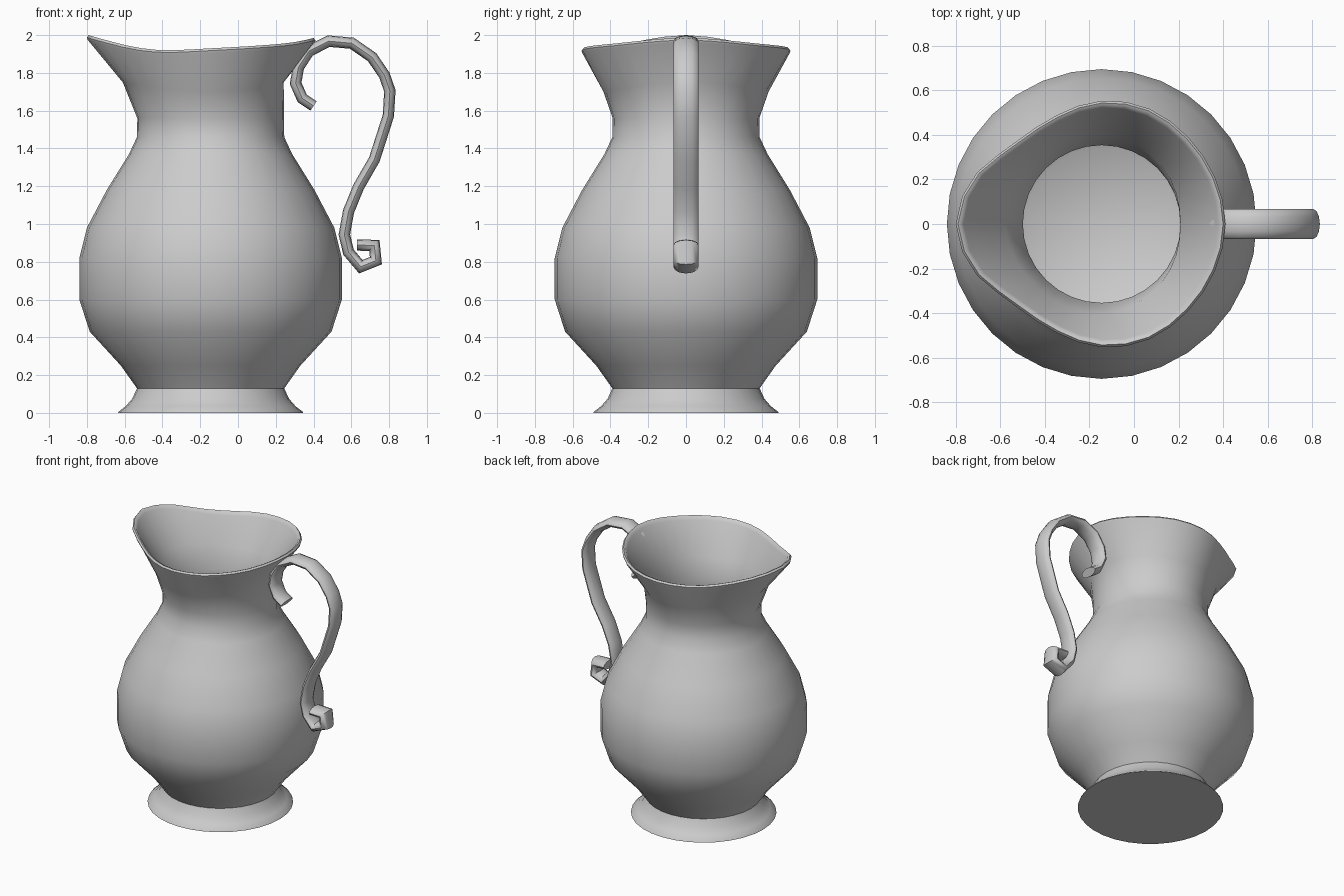
import bpy, bmesh, math
from mathutils import Vector

if "Cube" in bpy.data.objects:
    bpy.data.objects.remove(bpy.data.objects["Cube"])

SEG = 32
CX = -0.145


def lerp_table(table, a):
    # smooth interpolation (Catmull-Rom style) of (angle, value) pairs, mirrored at both ends
    pts = [(-table[1][0], table[1][1])] + table + [(360 - table[-2][0], table[-2][1])]
    for i in range(1, len(pts) - 2):
        (a0, v0), (a1, v1), (a2, v2), (a3, v3) = pts[i - 1:i + 3]
        if a <= a2 + 1e-6:
            h = a2 - a1
            t = (a - a1) / h
            m1, m2 = (v2 - v0) / (a2 - a0) * h, (v3 - v1) / (a3 - a1) * h
            return ((2*t**3 - 3*t**2 + 1) * v1 + (t**3 - 2*t**2 + t) * m1
                    + (3*t**2 - 2*t**3) * v2 + (t**3 - t**2) * m2)
    return table[-1][1]


def loft(name, rings, angle):
    # skin a list of point rings and cap both ends
    bm = bmesh.new()
    loops = [[bm.verts.new(p) for p in ring] for ring in rings]
    n = len(rings[0])
    for a, b in zip(loops, loops[1:]):
        for i in range(n):
            j = (i + 1) % n
            bm.faces.new((a[i], a[j], b[j], b[i]))
    bm.faces.new(loops[0][::-1])
    bm.faces.new(loops[-1])
    bmesh.ops.recalc_face_normals(bm, faces=bm.faces)
    me = bpy.data.meshes.new(name)
    bm.to_mesh(me)
    bm.free()
    ob = bpy.data.objects.new(name, me)
    bpy.context.collection.objects.link(ob)
    bpy.ops.object.select_all(action='DESELECT')
    ob.select_set(True)
    bpy.context.view_layer.objects.active = ob
    bpy.ops.object.shade_smooth_by_angle(angle=math.radians(angle))
    return ob


def ring(radius, height):
    # radius and height are functions of the angle from the handle (0) to the spout (180)
    pts = []
    for i in range(SEG):
        t = 2 * math.pi * i / SEG
        d = math.degrees(t)
        d = min(d, 360 - d)
        r = radius(d)
        pts.append((CX + r * math.cos(t), r * math.sin(t), height(d)))
    return pts


def circle(r, z):
    return ring(lambda d: r, lambda d: z)


# Flared neck and spouted rim shapes
rim_r = [(0, .555), (23, .55), (45, .55), (68, .56), (90, .553), (118, .525),
         (140, .54), (159, .61), (180, .655)]
rim_z = [(0, 1.985), (45, 1.955), (90, 1.93), (118, 1.92), (140, 1.937),
         (159, 1.975), (180, 2.0)]
neck_r = [(0, .387), (45, .41), (90, .437), (135, .44), (180, .465)]
neck_z = [(0, 1.75), (90, 1.70), (180, 1.75)]


def rim(dr, dz):
    return ring(lambda d: lerp_table(rim_r, d) + dr, lambda d: lerp_table(rim_z, d) + dz)


def neck(dr):
    return ring(lambda d: lerp_table(neck_r, d) + dr, lambda d: lerp_table(neck_z, d))


# Jug body: foot, belly, neck, lip, then back down the inside
foot = [(.49, 0), (.488, .006), (.45, .035), (.415, .075), (.39, .13)]
belly = [(.475, .25), (.64, .43), (.695, .6), (.695, .82), (.655, .98),
         (.55, 1.18), (.432, 1.37), (.39, 1.46), (.388, 1.56)]
T = .034
rings = [circle(r, z) for r, z in foot + belly]
rings += [neck(0), rim(-.004, -.025), rim(0, -.012), rim(-.01, 0), rim(-.024, -.006),
          rim(-.034, -.025), neck(-T)]
rings += [circle(r - T, z) for r, z in reversed(belly)]
rings.append(circle(.34, .17))
loft("jug_body", rings, 50)

# Scrolled handle: oval section swept along a path in the xz plane
path = [(.40, 1.625), (.34, 1.665), (.305, 1.745), (.32, 1.83), (.375, 1.915),
        (.48, 1.968), (.603, 1.957), (.71, 1.883), (.775, 1.788), (.804, 1.705),
        (.796, 1.573), (.722, 1.342), (.638, 1.196), (.585, 1.066), (.563, .944),
        (.585, .851), (.65, .774), (.73, .806), (.722, .886), (.63, .889)]
P = [Vector(p) for p in path]
sections = []
for i, p in enumerate(P):
    d1 = (p - P[max(i - 1, 0)]).normalized() if i else (P[1] - p).normalized()
    d2 = (P[i + 1] - p).normalized() if i < len(P) - 1 else d1
    t = (d1 + d2).normalized()
    n = Vector((-t.y, t.x))
    half = .03 / max(t.dot(d1), .6)
    sec = []
    for k in range(12):
        a = 2 * math.pi * k / 12
        q = p + n * half * math.cos(a)
        sec.append((q.x, .067 * math.sin(a), q.y))
    sections.append(sec)
loft("handle", sections, 60)
